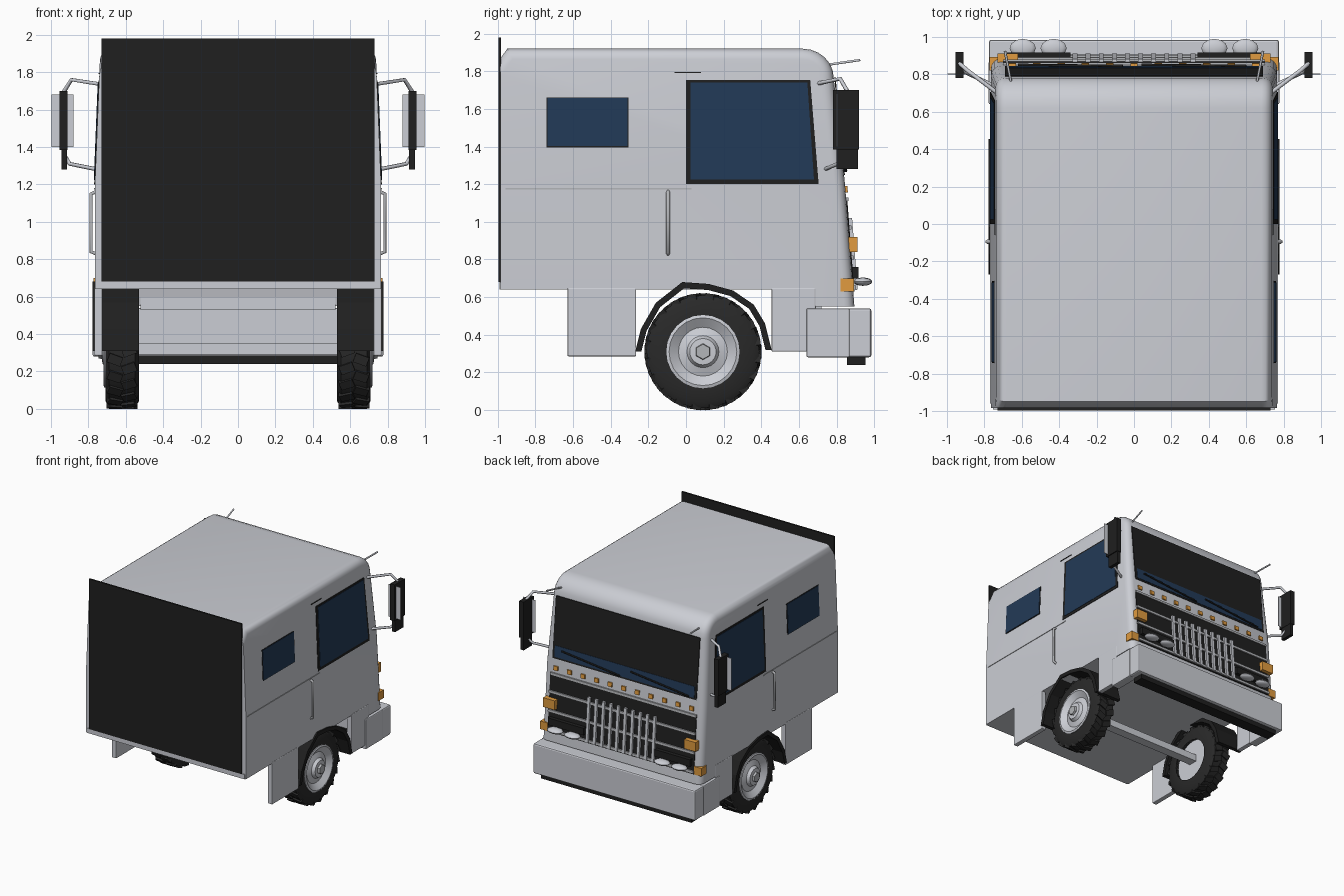
import bpy, bmesh, math
from mathutils import Vector, Matrix

if "Cube" in bpy.data.objects:
    bpy.data.objects.remove(bpy.data.objects["Cube"])

def material(name, rgb):
    m = bpy.data.materials.new(name)
    m.diffuse_color = (*rgb, 1)
    m.use_nodes = True
    m.node_tree.nodes["Principled BSDF"].inputs["Base Color"].default_value = m.diffuse_color
    return m

PAINT = material("light_grey_paint", (0.60, 0.615, 0.66))
CHROME = material("grey_metal", (0.45, 0.46, 0.48))
BLACK = material("black", (0.014, 0.014, 0.014))
RUBBER = material("tyre_rubber", (0.022, 0.022, 0.022))
GLASS = material("blue_glass", (0.016, 0.042, 0.095))
AMBER = material("amber", (0.75, 0.33, 0.05))
smooth = []

def finish(name, bm, mat, soft=False):
    bmesh.ops.recalc_face_normals(bm, faces=bm.faces)
    me = bpy.data.meshes.new(name)
    bm.to_mesh(me)
    bm.free()
    me.materials.append(mat)
    ob = bpy.data.objects.new(name, me)
    bpy.context.collection.objects.link(ob)
    if soft:
        smooth.append(ob)
    return ob

def add_prism(bm, a, b):
    va, vb = [bm.verts.new(p) for p in a], [bm.verts.new(p) for p in b]
    n = len(a)
    bm.faces.new(va)
    bm.faces.new(vb[::-1])
    for i in range(n):
        j = (i + 1) % n
        bm.faces.new((va[i], vb[i], vb[j], va[j]))

def prism(name, a, b, mat, soft=False):
    bm = bmesh.new()
    add_prism(bm, a, b)
    return finish(name, bm, mat, soft)

def box(name, x, y, z, mat, bevel=0):
    ring = lambda h: [(x[0], y[0], h), (x[1], y[0], h), (x[1], y[1], h), (x[0], y[1], h)]
    ob = prism(name, ring(z[0]), ring(z[1]), mat)
    if bevel:
        md = ob.modifiers.new("bevel", "BEVEL")
        md.width, md.segments = bevel, 2
    return ob

def sbox(name, s, x, y, z, mat, bevel=0):
    return box(name, sorted((s * x[0], s * x[1])), y, z, mat, bevel)

def side_x(z):   # cab side, leaning in above the waistline
    return 0.765 - max(0, z - 1.2) * 0.04

def front_y(z):  # raked cab front
    return 0.895 - (z - 0.55) * 0.077 if z < 1.2 else 0.845 - (z - 1.2) * 0.095

def side_plate(name, s, pts, off, mat):
    ring = lambda o: [(s * (side_x(z) + o), y, z) for y, z in pts]
    return prism(name, ring(-0.003), ring(off), mat)

def front_plate(name, x0, x1, z0, z1, off, mat):
    ring = lambda o: [(x, front_y(z) + o, z) for x, z in ((x0, z0), (x1, z0), (x1, z1), (x0, z1))]
    return prism(name, ring(-0.003), ring(off), mat)

def tube(name, pts, r, mat):
    cu = bpy.data.curves.new(name, "CURVE")
    cu.dimensions, cu.bevel_depth, cu.bevel_resolution, cu.use_fill_caps = "3D", r, 1, True
    sp = cu.splines.new("POLY")
    sp.points.add(len(pts) - 1)
    for p, q in zip(sp.points, pts):
        p.co = (*q, 1)
    cu.materials.append(mat)
    ob = bpy.data.objects.new(name, cu)
    bpy.context.collection.objects.link(ob)

def lathe(name, s, profile, center, mat, n=24):
    bm = bmesh.new()
    vs = [bm.verts.new((s * x, center[0], center[1] + r)) for x, r in profile]
    es = [bm.edges.new(e) for e in zip(vs, vs[1:])]
    bmesh.ops.spin(bm, geom=vs + es, cent=(0, *center), axis=(1, 0, 0), angle=2 * math.pi, steps=n)
    bmesh.ops.remove_doubles(bm, verts=bm.verts, dist=1e-4)
    return finish(name, bm, mat, True)

# cab shell: side profile extruded across, sides leaning in, edges rounded
arc = [(0.62 + 0.165 * math.sin(t), 1.765 + 0.155 * math.cos(t)) for t in [i * math.pi / 12 for i in range(6, -1, -1)]]
prof = [(-0.985, 0.64), (0.67, 0.64), (0.69, 0.55), (0.895, 0.55), (0.845, 1.2)] + arc + \
       [(-0.95, 1.92), (-0.985, 1.87), (-0.985, 1.2)]
bm = bmesh.new()
add_prism(bm, [(-1, y, z) for y, z in prof], [(1, y, z) for y, z in prof])
bmesh.ops.bisect_plane(bm, geom=bm.verts[:] + bm.edges[:] + bm.faces[:], dist=1e-4,
                       plane_co=(0, 0, 1.2), plane_no=(0, 0, 1))
for v in bm.verts:
    v.co.x *= side_x(v.co.z)
bm.normal_update()
rim = []
for e in bm.edges:
    a, b = e.verts
    caps = [f for f in e.link_faces if abs(f.normal.x) > 0.9]
    if len(caps) == 1 and a.co.x * b.co.x > 0 and (a.co.z + b.co.z) / 2 > 0.66 and max(a.co.y, b.co.y) > -0.96:
        rim.append(e)
bmesh.ops.bevel(bm, geom=rim, offset=0.055, segments=4, profile=0.5, affect="EDGES", clamp_overlap=True)
finish("cab_shell", bm, PAINT, True)

# rear panel
box("rear_panel", (-0.73, 0.73), (-0.997, -0.982), (0.68, 1.98), BLACK)
box("rear_sill", (-0.755, 0.755), (-0.992, -0.97), (0.64, 0.68), PAINT)

# windscreen, wipers
front_plate("windscreen", -0.69, 0.69, 1.25, 1.77, 0.004, BLACK)
front_plate("windscreen_lower_glass", -0.67, 0.67, 1.265, 1.36, 0.007, GLASS)
for x in (-0.62, 0.04):
    tube("wiper", [(x, front_y(1.27) + 0.012, 1.27), (x + 0.56, front_y(1.33) + 0.012, 1.33)], 0.007, BLACK)

# grille with bars and marker lights
front_plate("grille_panel", -0.70, 0.70, 0.63, 1.11, 0.006, BLACK)
for z in (0.97, 0.81, 0.65):
    front_plate("grille_cross_bar", -0.70, 0.70, z - 0.011, z + 0.011, 0.017, CHROME)
for i in range(10):
    x = -0.315 + i * 0.07
    front_plate("grille_upright", x - 0.013, x + 0.013, 0.64, 1.02, 0.024, PAINT)
for i in range(11):
    x = -0.65 + i * 0.13
    front_plate("marker_light", x - 0.02, x + 0.02, 1.155, 1.19, 0.012, AMBER)
front_plate("grille_top_trim", -0.70, 0.70, 1.11, 1.13, 0.012, CHROME)

# bumper and step
box("bumper_front", (-0.775, 0.775), (0.86, 0.985), (0.28, 0.54), PAINT, 0.012)
box("bumper_step", (-0.72, 0.72), (0.855, 0.955), (0.24, 0.285), BLACK)

# axle and underfloor beams
box("axle", (-0.56, 0.56), (0.05, 0.13), (0.29, 0.35), PAINT)
box("front_crossmember", (-0.52, 0.52), (0.68, 0.72), (0.53, 0.64), PAINT)

WC = (0.09, 0.31)
arch = [(-0.27, 0.31), (-0.24, 0.43), (-0.16, 0.57), (-0.02, 0.68), (0.12, 0.67),
        (0.25, 0.635), (0.36, 0.56), (0.42, 0.46), (0.455, 0.32)]
for s in (1, -1):
    # wheels
    lathe("tyre", s, [(0.53, 0.18), (0.53, 0.27), (0.55, 0.300), (0.69, 0.300), (0.708, 0.27), (0.708, 0.18)],
          WC, RUBBER)
    lathe("wheel_hub", s, [(0.56, 0), (0.56, 0.19), (0.715, 0.195), (0.72, 0.18), (0.685, 0.13), (0.70, 0.085),
                           (0.725, 0.07), (0.73, 0)], WC, PAINT)
    lathe("hub_nut", s, [(0.72, 0.045), (0.745, 0.04), (0.745, 0)], WC, CHROME, 6)
    bm = bmesh.new()
    for i in range(40):
        row = i % 2
        m = Matrix.Translation((0, *WC)) @ Matrix.Rotation(i * math.pi / 20, 4, "X") @ \
            Matrix.Translation((s * (0.582 + 0.076 * row), 0, 0.295)) @ \
            Matrix.Rotation(0.35 * (1 - 2 * row), 4, "Z") @ Matrix.Diagonal((0.075, 0.05, 0.03, 1))
        bmesh.ops.create_cube(bm, size=1, matrix=m)
    finish("tyre_tread", bm, RUBBER)
    # wheel arch
    inner = [(WC[0] + (y - WC[0]) * 0.91, 0.31 + (z - 0.31) * 0.91) for y, z in arch]
    bm = bmesh.new()
    for i in range(len(arch) - 1):
        q = [arch[i], arch[i + 1], inner[i + 1], inner[i]]
        add_prism(bm, [(s * 0.53, *p) for p in q], [(s * 0.778, *p) for p in q])
    bmesh.ops.remove_doubles(bm, verts=bm.verts, dist=1e-4)
    finish("wheel_arch", bm, BLACK)
    # skirts and bumper ends
    sbox("rear_skirt", s, (0.725, 0.768), (-0.63, -0.265), (0.285, 0.65), PAINT, 0.006)
    sbox("front_skirt", s, (0.725, 0.768), (0.455, 0.69), (0.31, 0.65), PAINT, 0.006)
    sbox("bumper_end", s, (0.70, 0.777), (0.64, 0.87), (0.28, 0.54), PAINT, 0.008)
    # side windows
    side_plate("door_window_frame", s, [(0, 1.2), (0.705, 1.2), (0.66, 1.755), (0, 1.755)], 0.004, BLACK)
    side_plate("door_window", s, [(0.025, 1.225), (0.68, 1.225), (0.645, 1.74), (0.025, 1.74)], 0.007, GLASS)
    side_plate("rear_window_frame", s, [(-0.742, 1.396), (-0.305, 1.396), (-0.305, 1.662), (-0.742, 1.662)], 0.003, BLACK)
    side_plate("rear_window", s, [(-0.737, 1.402), (-0.312, 1.402), (-0.312, 1.657), (-0.737, 1.657)], 0.006, GLASS)
    # waist seam, gutter, handle
    side_plate("waist_seam", s, [(-0.96, 1.172), (0.03, 1.172), (0.03, 1.18), (-0.96, 1.18)], 0.004, CHROME)
    side_plate("gutter", s, [(-0.06, 1.79), (0.08, 1.79), (0.08, 1.797), (-0.06, 1.797)], 0.004, BLACK)
    tube("door_handle", [(s * 0.76, -0.095, 0.83), (s * 0.785, -0.095, 0.84), (s * 0.785, -0.095, 1.15),
                         (s * 0.76, -0.095, 1.16)], 0.011, CHROME)
    # turn signals
    sbox("turn_signal", s, (0.62, 0.73), (0.85, 0.912), (0.84, 0.92), AMBER)
    sbox("corner_marker", s, (0.70, 0.772), (0.82, 0.893), (0.63, 0.70), AMBER)
    # headlights: flat lens bodies on short stems
    sbox("headlight_mount", s, (0.34, 0.68), (0.88, 0.918), (0.70, 0.76), BLACK)
    for x in (0.43, 0.595):
        bm = bmesh.new()
        bmesh.ops.create_uvsphere(bm, u_segments=12, v_segments=8, radius=1,
                                  matrix=Matrix.Translation((s * x, 0.94, 0.682)) @ Matrix.Diagonal((0.07, 0.05, 0.022, 1)))
        finish("headlight", bm, PAINT, True)
    # mirrors with arms
    sbox("mirror_housing", s, (0.912, 0.955), (0.78, 0.92), (1.385, 1.70), BLACK)
    sbox("mirror_lower", s, (0.915, 0.945), (0.80, 0.915), (1.28, 1.385), BLACK)
    sbox("mirror_face", s, (0.88, 0.997), (0.80, 0.804), (1.40, 1.68), PAINT)
    tube("mirror_arm_upper", [(s * 0.935, 0.86, 1.69), (s * 0.89, 0.82, 1.76), (s * 0.73, 0.70, 1.735)], 0.011, PAINT)
    tube("mirror_arm_lower", [(s * 0.93, 0.85, 1.36), (s * 0.90, 0.81, 1.31), (s * 0.75, 0.74, 1.28)], 0.011, PAINT)
    # roof rod
    tube("roof_rod", [(s * 0.65, 0.72, 1.83), (s * 0.69, 0.925, 1.86)], 0.007, PAINT)

# smooth shading
bpy.ops.object.select_all(action="DESELECT")
for ob in smooth:
    ob.select_set(True)
bpy.context.view_layer.objects.active = smooth[0]
bpy.ops.object.shade_smooth_by_angle(angle=math.radians(35))
